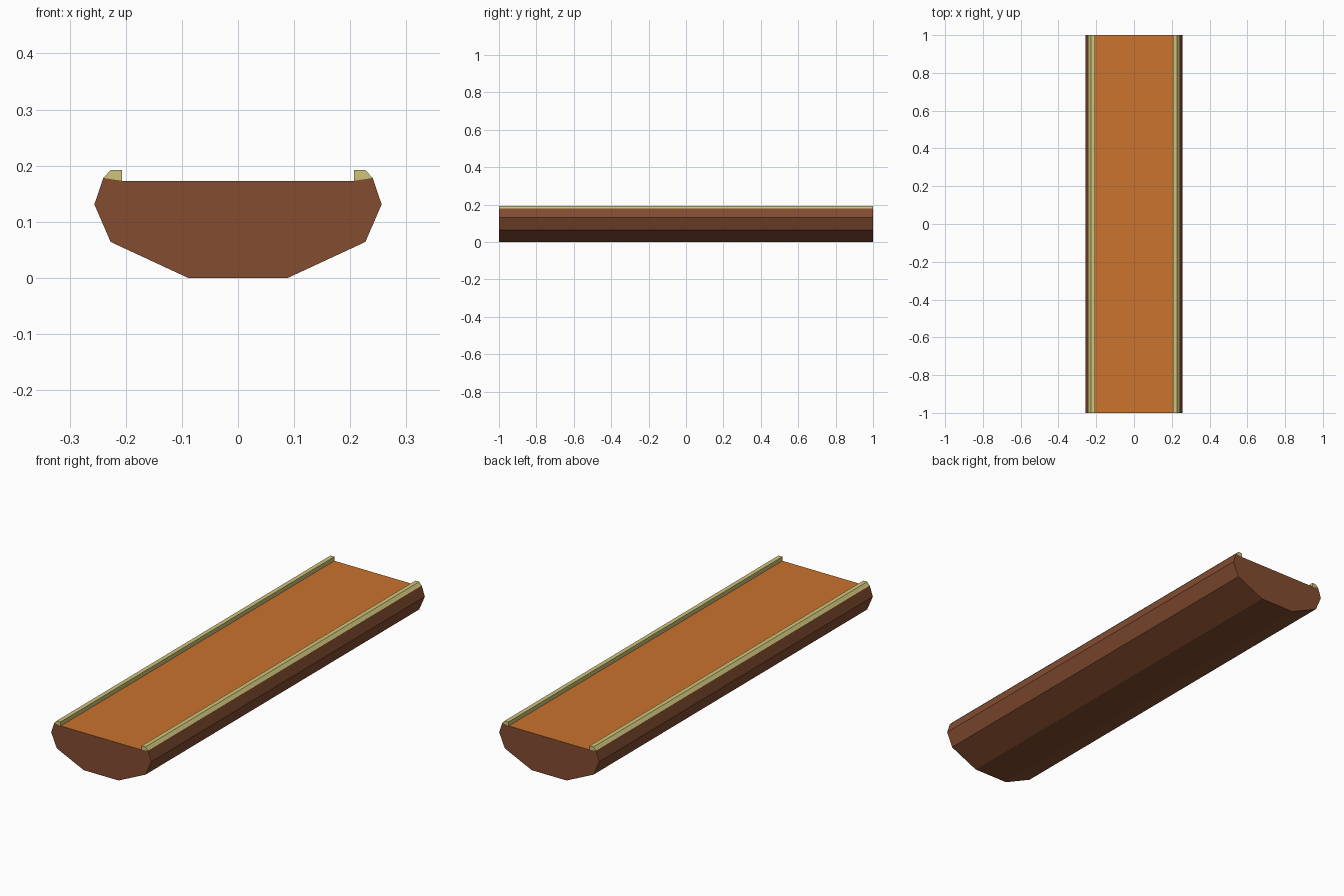
import bpy, bmesh

if "Cube" in bpy.data.objects:
    bpy.data.objects.remove(bpy.data.objects["Cube"])


def material(name, srgb):
    m = bpy.data.materials.new(name)
    lin = [((c / 255 + 0.055) / 1.055) ** 2.4 for c in srgb]
    m.diffuse_color = (*lin, 1)
    m.use_nodes = True
    m.node_tree.nodes["Principled BSDF"].inputs["Base Color"].default_value = m.diffuse_color
    return m


brown = material("dark brown wood", (131, 76, 48))
orange = material("orange deck", (203, 115, 45))
straw = material("straw yellow", (205, 196, 122))


def extrude_profile(name, points, mats, length=2.0):
    """Extrude an x-z outline along y, centred on y = 0."""
    bm = bmesh.new()
    face = bm.faces.new([bm.verts.new((x, -length / 2, z)) for x, z in points])
    new = bmesh.ops.extrude_face_region(bm, geom=[face])["geom"]
    verts = [v for v in new if isinstance(v, bmesh.types.BMVert)]
    bmesh.ops.translate(bm, verts=verts, vec=(0, length, 0))
    bmesh.ops.recalc_face_normals(bm, faces=bm.faces)
    if len(mats) > 1:  # upward flat face gets the second colour
        for f in bm.faces:
            f.material_index = int(f.normal.z > 0.999)
    me = bpy.data.meshes.new(name)
    bm.to_mesh(me)
    bm.free()
    for m in mats:
        me.materials.append(m)
    ob = bpy.data.objects.new(name, me)
    bpy.context.collection.objects.link(ob)
    return ob


# Faceted body with a flat orange deck
half = [(0.089, 0), (0.227, 0.064), (0.256, 0.131), (0.24, 0.178), (0.207, 0.173)]
extrude_profile("body", half + [(-x, z) for x, z in reversed(half)], [brown, orange])

# Raised edge rails on both sides
rail = [(0.207, 0.173), (0.24, 0.178), (0.227, 0.192), (0.207, 0.192)]
for side, s in (("left", -1), ("right", 1)):
    extrude_profile(side + "_rail", [(s * x, z) for x, z in rail], [straw])
